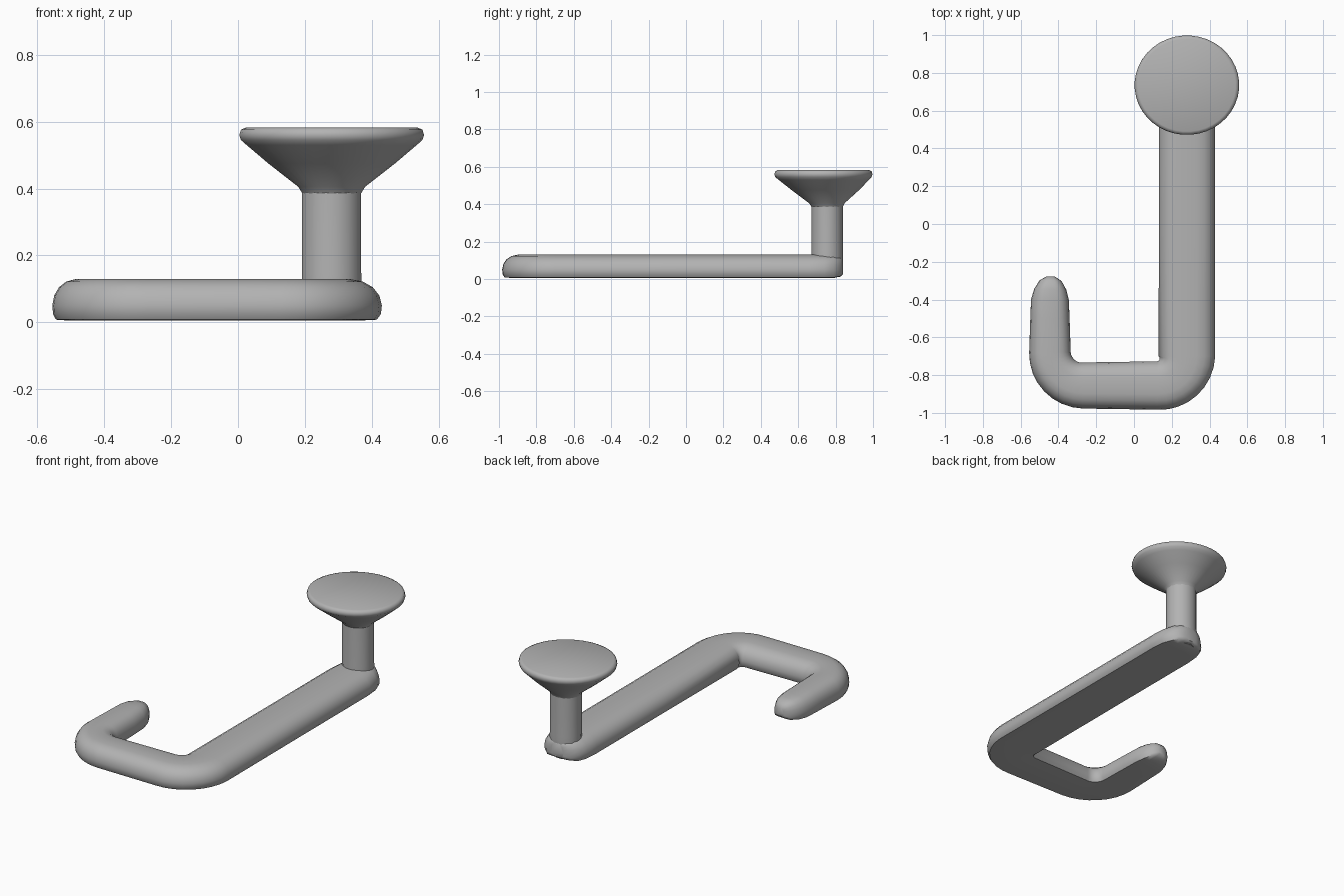
import bpy, bmesh
from math import sin, cos, pi, radians
from mathutils import Vector

cube = bpy.data.objects.get("Cube")
if cube:
    bpy.data.objects.remove(cube)

grey = bpy.data.materials.new("plain grey")
grey.use_nodes = True
grey.diffuse_color = (0.45, 0.45, 0.45, 1)
grey.node_tree.nodes["Principled BSDF"].inputs["Base Color"].default_value = (0.45, 0.45, 0.45, 1)


def loft(name, rings, angle):
    """Skin a list of closed rings and cap both ends."""
    bm = bmesh.new()
    rows = [[bm.verts.new(p) for p in ring] for ring in rings]
    n = len(rows[0])
    for a, b in zip(rows, rows[1:]):
        for i in range(n):
            j = (i + 1) % n
            bm.faces.new((a[i], a[j], b[j], b[i]))
    bm.faces.new(rows[0])
    bm.faces.new(rows[-1])
    bmesh.ops.recalc_face_normals(bm, faces=bm.faces)
    mesh = bpy.data.meshes.new(name)
    bm.to_mesh(mesh)
    bm.free()
    mesh.materials.append(grey)
    obj = bpy.data.objects.new(name, mesh)
    bpy.context.collection.objects.link(obj)
    bpy.ops.object.select_all(action='DESELECT')
    obj.select_set(True)
    bpy.context.view_layer.objects.active = obj
    bpy.ops.object.shade_smooth_by_angle(angle=radians(angle))
    return obj


# Hook: flat-bottomed bar swept along a J path of (x, y, half width, thickness)
half = [(0, 0.13), (0.35, 0.13), (0.62, 0.122), (0.82, 0.105), (0.95, 0.08),
        (1, 0.05), (0.98, 0.025), (0.9, 0.008), (0.5, 0.005)]
section = half + [(0, 0.005)] + [(-u, z) for u, z in reversed(half[1:])]


def bend(cx, cy, r, start, w0, w1, steps=8):
    """Quarter-turn corner, clockwise from the start angle."""
    return [(cx + r * cos(start - t * pi / 2), cy + r * sin(start - t * pi / 2),
             w0 + (w1 - w0) * t, 1) for t in (i / steps for i in range(steps + 1))]


path = [(0.28, 0.84, 0.04, 0.65), (0.28, 0.825, 0.085, 0.85), (0.28, 0.79, 0.12, 1),
        (0.28, 0.74, 0.14, 1), (0.28, 0.66, 0.148, 1), (0.28, 0, 0.148, 1)]
path += bend(0.125, -0.7, 0.155, 0, 0.15, 0.128)
path += bend(-0.27, -0.68, 0.175, -pi / 2, 0.122, 0.11)
path += [(-0.445, -0.5, 0.104, 0.98), (-0.445, -0.4, 0.1, 0.96), (-0.443, -0.345, 0.085, 0.9),
         (-0.441, -0.3, 0.058, 0.75), (-0.44, -0.278, 0.022, 0.4)]

rings = []
for i, (x, y, w, s) in enumerate(path):
    a, b = path[max(i - 1, 0)], path[min(i + 1, len(path) - 1)]
    side = Vector((a[1] - b[1], b[0] - a[0], 0)).normalized()
    rings.append([Vector((x, y, 0.06 + (z - 0.06) * s)) + side * u * w for u, z in section])
loft("hook_arm", rings, 50)


# Turned parts, as (radius, height, y centre)
def turned(name, profile, sides, angle):
    loft(name, [[(0.28 + r * cos(2 * pi * (k + 0.5) / sides),
                  cy + r * 0.95 * sin(2 * pi * (k + 0.5) / sides), z) for k in range(sides)]
                for r, z, cy in profile], angle)


turned("post", [(0.075, 0.01, 0.755), (0.088, 0.04, 0.755), (0.091, 0.12, 0.755),
                (0.09, 0.15, 0.755), (0.09, 0.41, 0.755)], 16, 40)
turned("mounting_disc", [(0.088, 0.385, 0.755), (0.1, 0.405, 0.753), (0.19, 0.475, 0.745),
                         (0.255, 0.53, 0.737), (0.272, 0.545, 0.735), (0.277, 0.56, 0.735),
                         (0.272, 0.576, 0.735), (0.258, 0.582, 0.735)], 40, 50)
